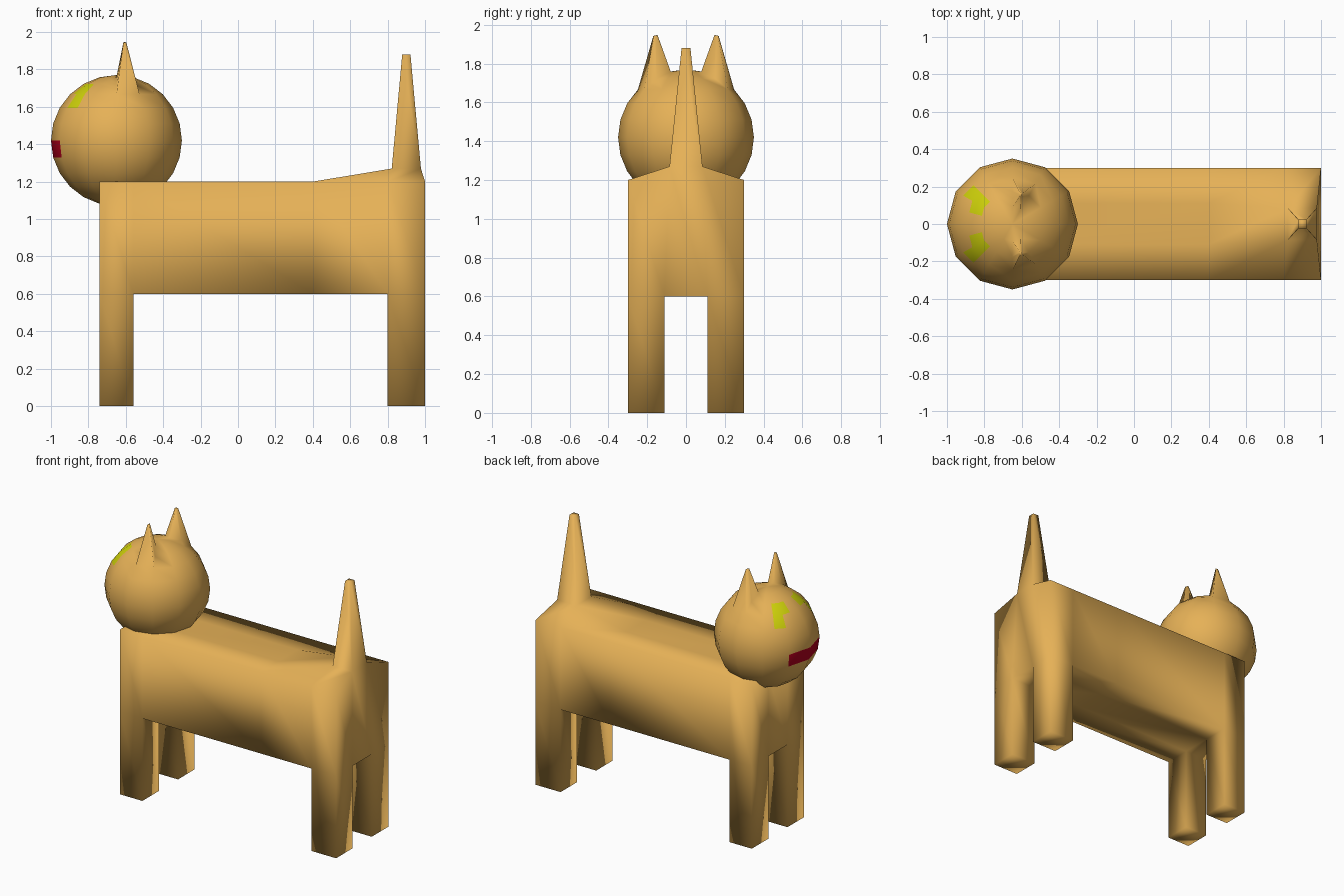
import bpy, bmesh, math
from mathutils import Vector

if "Cube" in bpy.data.objects:
    bpy.data.objects.remove(bpy.data.objects["Cube"])


def material(name, rgb):
    m = bpy.data.materials.new(name)
    m.diffuse_color = (*rgb, 1)
    m.use_nodes = True
    m.node_tree.nodes["Principled BSDF"].inputs["Base Color"].default_value = m.diffuse_color
    return m


FUR = material("tan fur", (0.79, 0.44, 0.095))
YELLOW = material("yellow", (0.62, 0.64, 0.003))
RED = material("dark red", (0.45, 0.0, 0.012))


def finish(bm, name, mats):
    bmesh.ops.recalc_face_normals(bm, faces=bm.faces)
    for f in bm.faces:
        f.smooth = True
    me = bpy.data.meshes.new(name)
    bm.to_mesh(me)
    bm.free()
    for m in mats:
        me.materials.append(m)
    ob = bpy.data.objects.new(name, me)
    bpy.context.collection.objects.link(ob)
    return ob


# Body block, cut into cells for the legs and rump
X0, X1, Y, Z0, Z1 = -0.74, 1.0, 0.3, 0.6, 1.2
bm = bmesh.new()
bmesh.ops.create_cube(bm, size=1)
for v in bm.verts:
    v.co = (X1 if v.co.x > 0 else X0, math.copysign(Y, v.co.y), Z1 if v.co.z > 0 else Z0)
for axis, at in (((1, 0, 0), -0.56), ((1, 0, 0), 0.4), ((1, 0, 0), 0.8),
                 ((0, 1, 0), -0.11), ((0, 1, 0), 0.11)):
    bmesh.ops.bisect_plane(bm, geom=bm.verts[:] + bm.edges[:] + bm.faces[:],
                           plane_co=Vector(axis) * at, plane_no=axis)
bm.normal_update()

# Four legs pulled down from the corner cells
corners = []
for f in bm.faces:
    c = f.calc_center_median()
    if f.normal.z < -0.9 and abs(c.y) > 0.15 and (c.x < -0.6 or c.x > 0.82):
        corners.append(f)
for f in bmesh.ops.extrude_discrete_faces(bm, faces=corners)["faces"]:
    for v in f.verts:
        v.co.z = 0

# Raised rump and tapered tail
bm.normal_update()
rump = [f for f in bm.faces if f.normal.z > 0.9 and f.calc_center_median().x > 0.82
        and abs(f.calc_center_median().y) < 0.05]


def square(face, half_x, half_y, z):
    for v in face.verts:
        v.co = (0.9 + math.copysign(half_x, v.co.x - 0.9), math.copysign(half_y, v.co.y), z)


square(rump[0], 0.078, 0.085, 1.27)
tip = bmesh.ops.extrude_discrete_faces(bm, faces=rump)["faces"][0]
square(tip, 0.022, 0.023, 1.88)
finish(bm, "body", [FUR])

# Head sphere
C, R = Vector((-0.65, 0, 1.42)), 0.35
bm = bmesh.new()
bmesh.ops.create_uvsphere(bm, u_segments=12, v_segments=12, radius=R)
bmesh.ops.translate(bm, verts=bm.verts, vec=C)


def angles(face):
    """Heading and angle from the crown of a face, in degrees."""
    d = face.calc_center_median() - C
    return math.degrees(math.atan2(d.y, d.x)), math.degrees(d.angle(Vector((0, 0, 1))))


def faces_in(a0, a1, p0, p1, side=1):
    return [f for f in bm.faces
            if a0 < angles(f)[0] * side < a1 and p0 < angles(f)[1] < p1]


for side in (1, -1):
    # Half of the mouth band
    for f in faces_in(150, 180, 90, 105, side):
        f.material_index = 1

    # Notched eye, cut into the head faces
    for a0 in (120, 150):
        faces = faces_in(a0, a0 + 30, 30, 60, side)
        edges = {e for f in faces for e in f.edges}
        verts = {v for f in faces for v in f.verts}
        a = math.radians(a0 + 15) * side
        bmesh.ops.bisect_plane(bm, geom=list(verts) + list(edges) + faces, plane_co=C,
                               plane_no=(-math.sin(a), math.cos(a), 0))
    for f in faces_in(135, 165, 30, 45, side) + faces_in(135, 150, 45, 60, side):
        f.material_index = 2

    # Ear pulled out of the head
    base = bmesh.ops.dissolve_faces(bm, faces=faces_in(60, 90, 15, 45, side))["region"]
    ear = bmesh.ops.extrude_discrete_faces(bm, faces=base)["faces"][0]
    mid = ear.calc_center_median()
    for v in ear.verts:
        d = (v.co - mid) * 0.13
        v.co = (-0.607 + d.x, 0.157 * side + d.y, 1.945 + d.z * 0.3)
finish(bm, "head", [FUR, RED, YELLOW])
